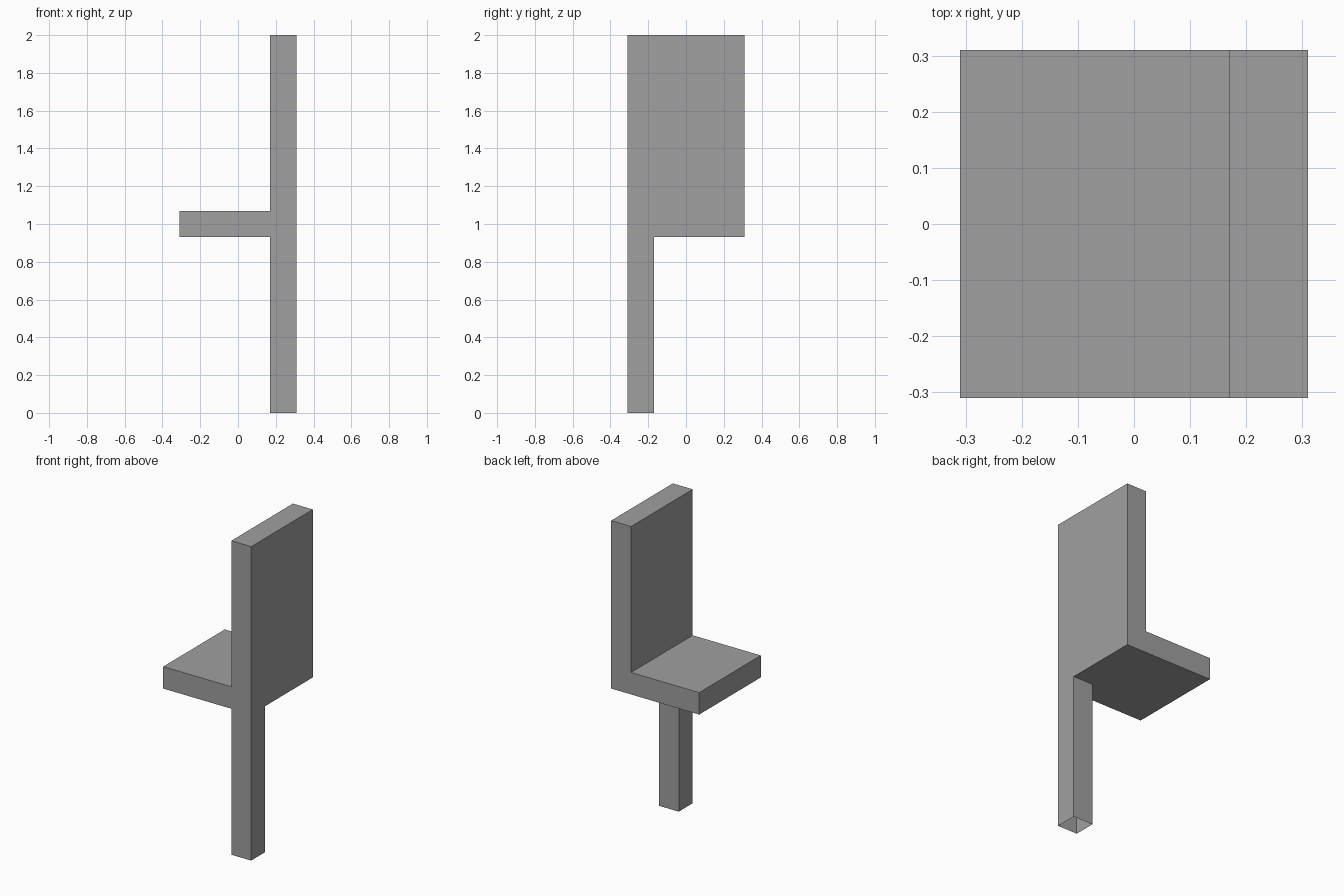
import bpy
import bmesh

if "Cube" in bpy.data.objects:
    bpy.data.objects.remove(bpy.data.objects["Cube"], do_unlink=True)

HALF = 0.31        # half the seat width and depth
INNER = 0.17       # inner side of the back panel and of the leg
UNDER, OVER, TOP = 0.93, 1.07, 2.0

# One plain grey
grey = bpy.data.materials.new("plain_grey")
grey.use_nodes = True
colour = (0.35, 0.35, 0.35, 1)
grey.diffuse_color = colour
grey.node_tree.nodes["Principled BSDF"].inputs["Base Color"].default_value = colour


def pull(bm, faces, height):
    """Extrude faces vertically to a height and return the new caps."""
    result = bmesh.ops.extrude_face_region(bm, geom=faces)["geom"]
    for item in result:
        if isinstance(item, bmesh.types.BMVert):
            item.co.z = height
    leftover = [f for f in faces if f.is_valid]
    if leftover:
        bmesh.ops.delete(bm, geom=leftover, context="FACES")
    return [f for f in result if isinstance(f, bmesh.types.BMFace) and f.is_valid]


# Seat slab, cut where the back panel and the leg begin
bm = bmesh.new()
bmesh.ops.create_cube(bm, size=1)
for v in bm.verts:
    v.co.x *= 2 * HALF
    v.co.y *= 2 * HALF
    v.co.z = OVER if v.co.z > 0 else UNDER
for spot, normal in (((INNER, 0, 0), (1, 0, 0)), ((0, -INNER, 0), (0, 1, 0))):
    bmesh.ops.bisect_plane(bm, geom=bm.verts[:] + bm.edges[:] + bm.faces[:],
                           plane_co=spot, plane_no=normal)
bm.normal_update()

# Back panel rising along the left side
back = [f for f in bm.faces
        if f.normal.z > 0.9 and f.calc_center_median().x > INNER]
pull(bm, back, TOP)

# Single hollow leg under the front left corner, open at the floor
bm.normal_update()
corner = [f for f in bm.faces if f.normal.z < -0.9
          and f.calc_center_median().x > INNER
          and f.calc_center_median().y < -INNER]
foot = pull(bm, corner, 0)
bmesh.ops.delete(bm, geom=foot, context="FACES_ONLY")

bmesh.ops.recalc_face_normals(bm, faces=bm.faces[:])
mesh = bpy.data.meshes.new("chair_quarter")
bm.to_mesh(mesh)
bm.free()
mesh.materials.append(grey)
chair = bpy.data.objects.new("seat_back_and_leg", mesh)
bpy.context.collection.objects.link(chair)
